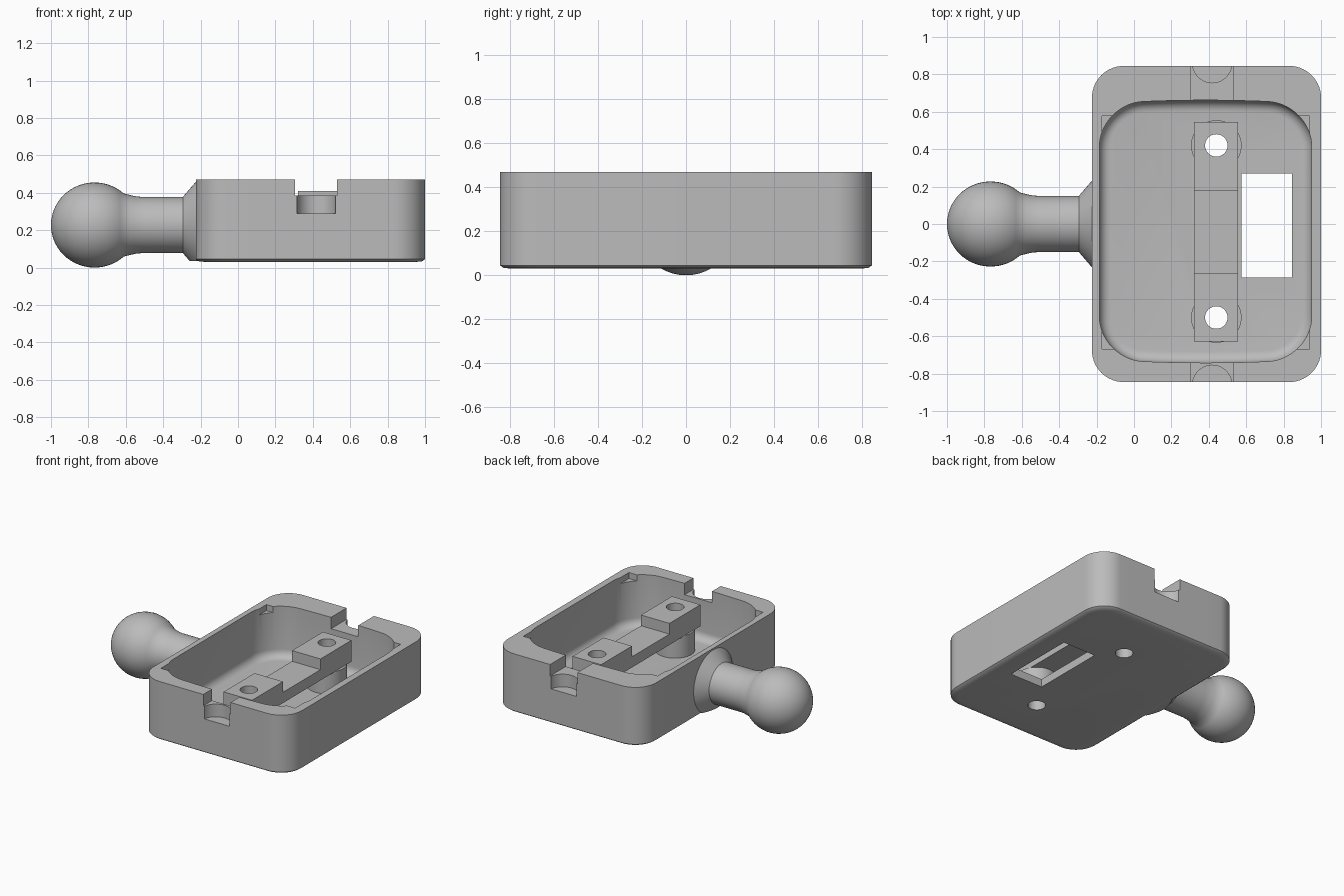
import bpy, bmesh, math
from mathutils import Matrix, Vector

if "Cube" in bpy.data.objects:
    bpy.data.objects.remove(bpy.data.objects["Cube"], do_unlink=True)

grey = bpy.data.materials.new("grey_plastic")
grey.use_nodes = True
grey.diffuse_color = (0.5, 0.5, 0.5, 1)
grey.node_tree.nodes["Principled BSDF"].inputs["Base Color"].default_value = (0.5, 0.5, 0.5, 1)


def finish(name, bm):
    bmesh.ops.recalc_face_normals(bm, faces=bm.faces)
    mesh = bpy.data.meshes.new(name)
    bm.to_mesh(mesh)
    bm.free()
    mesh.materials.append(grey)
    obj = bpy.data.objects.new(name, mesh)
    bpy.context.collection.objects.link(obj)
    return obj


def box(name, x0, x1, y0, y1, z0, z1):
    bm = bmesh.new()
    centre = Vector(((x0 + x1) / 2, (y0 + y1) / 2, (z0 + z1) / 2))
    size = Matrix.Diagonal((x1 - x0, y1 - y0, z1 - z0, 1))
    bmesh.ops.create_cube(bm, size=1, matrix=Matrix.Translation(centre) @ size)
    return finish(name, bm)


def cylinder(name, x, y, radius, z0, z1):
    bm = bmesh.new()
    bmesh.ops.create_cone(bm, cap_ends=True, segments=48, radius1=radius, radius2=radius,
                          depth=z1 - z0, matrix=Matrix.Translation((x, y, (z0 + z1) / 2)))
    return finish(name, bm)


def skin(bm, rings):
    """Bridge equal rings of vertices and cap both ends."""
    for a, b in zip(rings, rings[1:]):
        for i in range(len(a)):
            j = (i + 1) % len(a)
            bm.faces.new((a[i], a[j], b[j], b[i]))
    bm.faces.new(rings[0])
    bm.faces.new(rings[-1])


def rounded_block(name, x0, x1, y0, y1, radius, levels, bow=0.0, steps=14):
    """Rounded rectangle stacked through (height, inset) levels."""
    bm = bmesh.new()
    cx, cy, hx, hy = (x0 + x1) / 2, (y0 + y1) / 2, (x1 - x0) / 2, (y1 - y0) / 2
    rings = []
    for z, inset in levels:
        ring = []
        for q, (sx, sy) in enumerate(((1, 1), (-1, 1), (-1, -1), (1, -1))):
            for k in range(steps + 1):
                a = math.pi / 2 * (q + k / steps)
                px = sx * (hx - radius) + (radius - inset) * math.cos(a)
                py = sy * (hy - radius) + (radius - inset) * math.sin(a)
                py *= 1 - bow * (px / hx) ** 2
                ring.append(bm.verts.new((cx + px, cy + py, z)))
        # Extra points let the long end sides bow gently
            if q in (0, 2):
                for t in (0.75, 0.5, 0.25, 0, -0.25, -0.5, -0.75):
                    px = sx * t * (hx - radius)
                    py = sy * (hy - inset) * (1 - bow * (px / hx) ** 2)
                    ring.append(bm.verts.new((cx + px, cy + py, z)))
        rings.append(ring)
    skin(bm, rings)
    return finish(name, bm)


def cut(target, *cutters):
    """Subtract each cutter, then discard it."""
    for cutter in cutters:
        mod = target.modifiers.new("cut", "BOOLEAN")
        mod.operation, mod.solver, mod.object = "DIFFERENCE", "EXACT", cutter
        bpy.context.view_layer.update()
        graph = bpy.context.evaluated_depsgraph_get()
        result = bpy.data.meshes.new_from_object(target.evaluated_get(graph))
        target.modifiers.clear()
        target.data = result
        bpy.data.objects.remove(cutter, do_unlink=True)


def smooth(obj):
    bpy.ops.object.select_all(action="DESELECT")
    obj.select_set(True)
    bpy.context.view_layer.objects.active = obj
    bpy.ops.object.shade_smooth_by_angle(angle=math.radians(30))


FLOOR, TOP = 0.09, 0.47
SCREWS = ((0.44, 0.42), (0.44, -0.5))

# Open tray with a rounded inner floor
tray = rounded_block("tray", -0.225, 1.0, -0.845, 0.845, 0.17,
                     [(0.03, 0.05), (0.034, 0.015), (0.045, 0), (TOP, 0)])
fillet = 0.06
levels = [(FLOOR + fillet * (1 - math.sin(a)), fillet * (1 - math.cos(a)))
          for a in (math.pi / 2 * (1 - k / 6) for k in range(7))]
cut(tray, rounded_block("cavity", -0.185, 0.95, -0.742, 0.662, 0.235,
                        levels + [(TOP + 0.1, 0)], bow=0.03))

# Shallow square corner seat, cable notches, floor window
cut(tray, box("corner_seat", -0.17, 0.938, -0.667, 0.578, 0.425, 0.6),
    box("window", 0.575, 0.845, -0.287, 0.27, -0.1, 0.2))
for side in (-1, 1):
    ends = sorted((side * 0.6, side * 0.95))
    cut(tray, box("notch", 0.305, 0.53, *ends, 0.385, 0.6),
        cylinder("round_pocket", 0.418, side * 0.86, 0.105, 0.29, 0.5))

# Bridge bar with a lowered middle, standing on two posts
bar = box("bridge_bar", 0.32, 0.555, -0.627, 0.545, 0.25, 0.41)
cut(bar, box("bar_step", 0.2, 0.7, -0.262, 0.18, 0.33, 0.5))
posts = [cylinder("bridge_post", x, y, 0.135, FLOOR - 0.02, 0.252) for x, y in SCREWS]

# Screw holes through bar, posts and floor
for (x, y), post in zip(SCREWS, posts):
    for part in (tray, bar, post):
        cut(part, cylinder("screw_hole", x, y, 0.06, -0.1, 0.6))

# Ball, neck and flared collar turned about one axis
profile = []
for k in range(1, 22):
    a = math.radians(132) * k / 21
    profile.append((-0.767 - 0.233 * math.cos(a), 0.2275 * math.sin(a)))
profile += [(-0.577, 0.16), (-0.545, 0.153), (-0.51, 0.15), (-0.295, 0.15), (-0.222, 0.235), (-0.205, 0.235)]
bm = bmesh.new()
turns = 48
rings = [[bm.verts.new((x, r * math.cos(2 * math.pi * i / turns),
                        0.2275 + r * math.sin(2 * math.pi * i / turns)))
          for i in range(turns)] for x, r in profile]
skin(bm, rings)
ball = finish("ball_mount", bm)
cut(ball, box("collar_flat", -0.4, 0.1, -0.5, 0.5, -0.2, 0.036))

for obj in [tray, bar, ball] + posts:
    smooth(obj)
